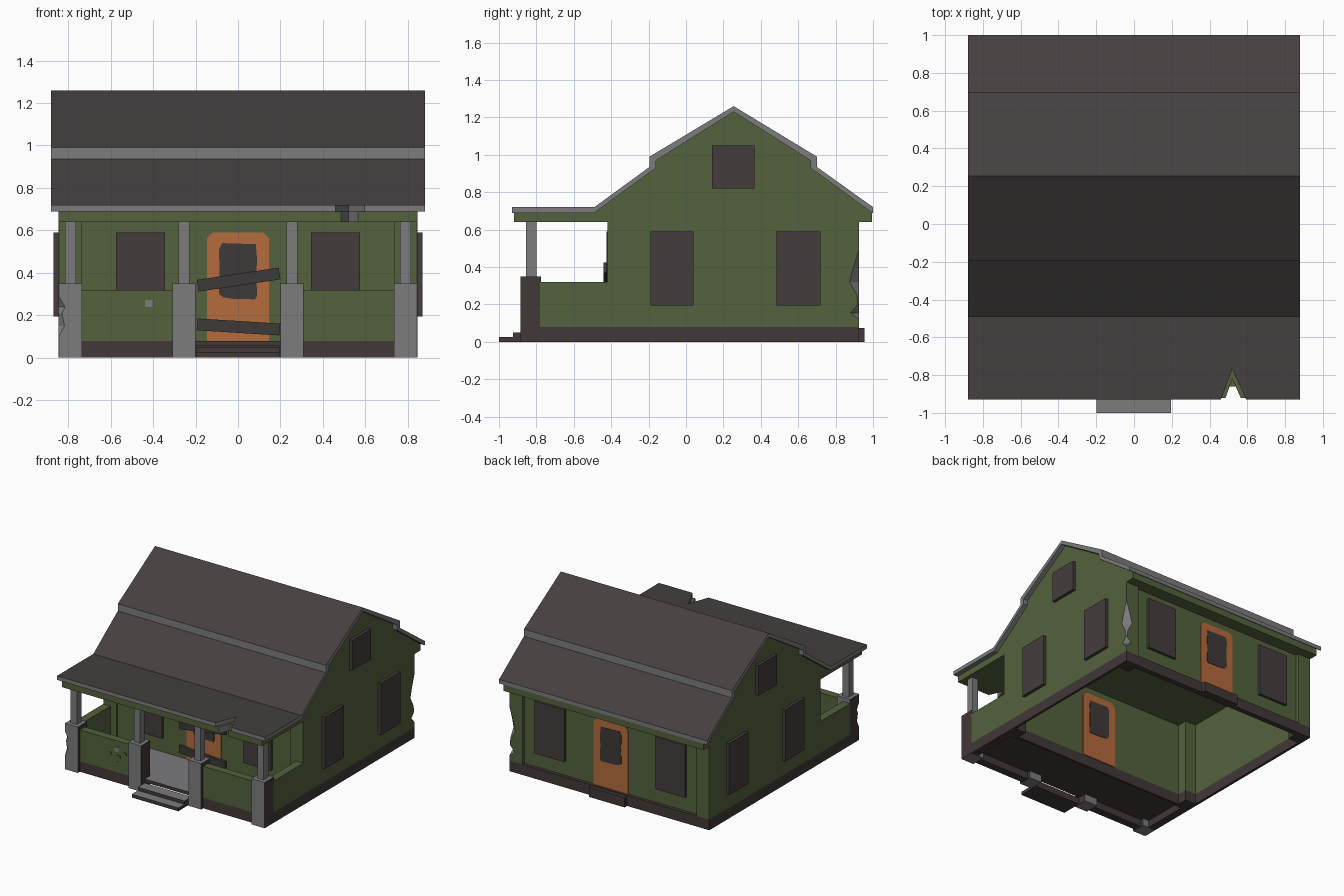
import bpy, bmesh, math
from mathutils import Vector

if "Cube" in bpy.data.objects:
    bpy.data.objects.remove(bpy.data.objects["Cube"])


def mat(name, r, g, b):
    m = bpy.data.materials.new(name)
    m.diffuse_color = (r, g, b, 1)
    m.use_nodes = True
    m.node_tree.nodes["Principled BSDF"].inputs["Base Color"].default_value = m.diffuse_color
    return m


GREEN = mat("wall green", 0.088, 0.122, 0.046)
BROWN = mat("foundation brown", 0.054, 0.040, 0.039)
ROOF = mat("roof dark", 0.060, 0.050, 0.050)
BOARD = mat("window board", 0.060, 0.046, 0.047)
PLANK = mat("plank charcoal", 0.048, 0.041, 0.040)
GREY = mat("trim grey", 0.200, 0.200, 0.207)
ORANGE = mat("door orange", 0.460, 0.150, 0.046)


def make(name, verts, faces, mats, rule=None):
    """Mesh object; rule(normal, centre) gives the material index of a face."""
    bm = bmesh.new()
    vs = [bm.verts.new(v) for v in verts]
    for f in faces:
        bm.faces.new([vs[i] for i in f])
    bmesh.ops.recalc_face_normals(bm, faces=bm.faces)
    bm.normal_update()
    if rule:
        for f in bm.faces:
            f.material_index = int(rule(f.normal, f.calc_center_median()))
    me = bpy.data.meshes.new(name)
    bm.to_mesh(me)
    bm.free()
    for m in mats:
        me.materials.append(m)
    ob = bpy.data.objects.new(name, me)
    bpy.context.collection.objects.link(ob)
    return ob


def prism(name, pts, axis, a, b, mats, rule=None):
    """Extrude a 2D outline along an axis from a to b."""
    put = {'x': lambda p, t: (t, p[0], p[1]),
           'y': lambda p, t: (p[0], t, p[1]),
           'z': lambda p, t: (p[0], p[1], t)}[axis]
    n = len(pts)
    verts = [put(p, t) for t in (a, b) for p in pts]
    faces = [list(range(n)), list(range(n, 2 * n))]
    faces += [[i, (i + 1) % n, n + (i + 1) % n, n + i] for i in range(n)]
    return make(name, verts, faces, mats, rule)


def box(name, x0, x1, y0, y1, z0, z1, mats, rule=None):
    return prism(name, [(x0, y0), (x1, y0), (x1, y1), (x0, y1)], 'z', z0, z1, mats, rule)


def wall(name, x0, x1, y0, y1, top):
    """Green wall standing on a brown foundation strip."""
    box(name + "_foundation", x0, x1, y0, y1, 0, 0.08, [BROWN])
    box(name, x0, x1, y0, y1, 0.08, top, [GREEN])


def chipped_post(name, x, y, w, sx, sy, levels, mats, rule):
    """Square post of width w with outer corner (x, y) chipped by c at each height."""
    verts, faces = [], []
    for z, c in levels:
        c = max(c, 0.001)
        for dx, dy in ((w, w), (0, w), (0, c), (c, 0), (w, 0)):
            verts.append((x - sx * dx, y - sy * dy, z))
    for k in range(len(levels) - 1):
        for i in range(5):
            j = (i + 1) % 5
            faces.append([5 * k + i, 5 * k + j, 5 * k + 5 + j, 5 * k + 5 + i])
    last = 5 * (len(levels) - 1)
    faces += [list(range(5)), list(range(last, last + 5))]
    return make(name, verts, faces, mats, rule)


W = 0.845  # half width of the house
top_dark = lambda n, c: n.z < 0.3      # first colour on top, second elsewhere
side_brown = lambda n, c: abs(n.x) > 0.9

# main roof: folded strip with grey edges
prism("main_roof", [(-0.49, 0.72), (-0.195, 0.935), (-0.195, 0.99), (0.255, 1.26),
                    (0.70, 0.99), (0.70, 0.935), (1.0, 0.72), (1.0, 0.69), (0.995, 0.69),
                    (0.665, 0.93), (0.665, 0.97), (0.255, 1.23), (-0.16, 0.97),
                    (-0.16, 0.93), (-0.49, 0.69)], 'x', -0.88, 0.88, [ROOF, GREY], top_dark)

# porch roof and eave beam, both with the broken notch
prism("porch_roof", [(-0.88, -0.93), (0.46, -0.93), (0.52, -0.77), (0.595, -0.93),
                     (0.88, -0.93), (0.88, -0.49), (-0.88, -0.49)],
      'z', 0.69, 0.72, [ROOF, GREY], top_dark)
prism("porch_beam", [(-W, -0.92), (0.485, -0.92), (0.52, -0.82), (0.565, -0.92),
                     (W, -0.92), (W, -0.49), (-W, -0.49)], 'z', 0.64, 0.69, [GREEN, GREY],
      lambda n, c: 0.49 < c.x < 0.56 and abs(n.x) > 0.5)

# gable block with ceiling
prism("gable", [(-0.49, 0.64), (-0.49, 0.69), (-0.16, 0.93), (-0.16, 0.97), (0.255, 1.23),
                (0.665, 0.97), (0.665, 0.93), (0.995, 0.69), (0.995, 0.64)],
      'x', -W, W, [GREEN])

# house walls, open underneath
for s, side in ((-1, "left"), (1, "right")):
    xs = sorted((s * W, s * 0.825))
    wall(side + "_wall", *xs, -0.32, 0.82, 0.64)
    wall(side + "_porch_wall", *sorted((s * W, s * 0.785)), -0.78, -0.41, 0.32)
wall("front_wall", -0.74, 0.74, -0.405, -0.39, 0.64)
wall("back_wall", -0.74, 0.74, 0.885, 0.90, 0.64)
box("back_foundation", -0.74, 0.74, 0.89, 0.925, 0, 0.08, [BROWN])

# house corner posts, back right one damaged
plain = [(0, 0), (0.08, 0), (0.64, 0)]
broken = [(0, 0), (0.08, 0), (0.12, 0), (0.155, 0.045), (0.20, 0.006), (0.25, 0.012),
          (0.32, 0.05), (0.40, 0.03), (0.49, 0), (0.64, 0)]


def corner_rule(n, c):
    if c.z < 0.08:
        return 1
    return 2 if 0.12 < c.z < 0.49 and abs(n.x) > 0.2 and abs(n.y) > 0.2 else 0


for sx in (-1, 1):
    for sy, y in ((-1, -0.42), (1, 0.925)):
        chipped_post("corner_post", sx * W, y, 0.11, sx, sy,
                     broken if sx > 0 and sy > 0 else plain, [GREEN, BROWN, GREY], corner_rule)

# porch columns and slim posts, front left one damaged
for s in (-1, 1):
    lv = [(0, 0), (0.35, 0)] if s > 0 else [(0, 0), (0.10, 0), (0.15, 0.028), (0.21, 0.016),
                                            (0.24, 0.03), (0.29, 0), (0.35, 0)]
    chipped_post("end_column", s * W, -0.885, 0.11, s, -1, lv, [GREY, BROWN], side_brown)
    box("inner_column", *sorted((s * 0.2, s * 0.308)), -0.885, -0.775, 0, 0.35,
        [GREY, BROWN], side_brown)
    for x in (0.79, 0.255):
        box("slim_post", s * x - 0.026, s * x + 0.026, -0.855, -0.80, 0.35, 0.64, [GREY])
    wall("porch_front_wall", *sorted((s * 0.3, s * 0.74)), -0.86, -0.80, 0.32)

# porch floor and steps
box("porch_floor", -0.82, 0.82, -0.84, -0.40, 0.055, 0.08, [GREY, BROWN], top_dark)
for i, y in enumerate((-1.0, -0.925)):
    box("front_step", -0.198, 0.195, y, -0.84, 0, 0.025 * (i + 1), [GREY, BROWN], top_dark)
box("back_step", -0.15, 0.15, 0.89, 0.955, 0, 0.075, [BROWN])

# bullet marks in the porch wall
for i, (x, z, r) in enumerate(((-0.42, 0.255, 0.017), (-0.352, 0.235, 0.012),
                               (-0.476, 0.215, 0.009), (-0.405, 0.20, 0.012),
                               (-0.415, 0.155, 0.008))):
    box("bullet_mark", x - r, x + r, -0.864, -0.855, z - r, z + r, [GREEN if i else GREY])

# boarded windows
for s in (-1, 1):
    xs = sorted((s * 0.845, s * 0.868))
    for y0, y1, z0, z1 in ((-0.19, 0.04, 0.195, 0.59), (0.485, 0.72, 0.195, 0.59),
                           (0.14, 0.365, 0.82, 1.05)):
        box("side_window", *xs, y0, y1, z0, z1, [BOARD])
    box("front_window", *sorted((s * 0.345, s * 0.575)), -0.425, -0.40, 0.19, 0.59, [BOARD])
    box("back_window", *sorted((s * 0.385, s * 0.635)), 0.90, 0.92, 0.19, 0.59, [BOARD])

# doors with ragged glass
door = [(-0.145, 0.08), (0.145, 0.08), (0.145, 0.565), (0.12, 0.59), (-0.12, 0.59),
        (-0.145, 0.565)]
glass = [(-0.09, 0.30), (-0.07, 0.285), (-0.03, 0.278), (0.08, 0.275), (0.09, 0.29),
         (0.086, 0.40), (0.09, 0.46), (0.084, 0.535), (-0.075, 0.54), (-0.09, 0.51),
         (-0.086, 0.40)]
for name, y0, y1 in (("front", -0.412, -0.383), ("back", 0.878, 0.907)):
    prism(name + "_door", door, 'y', y0, y1, [ORANGE])
    prism(name + "_door_glass", glass, 'y', y0 - 0.004, y1 + 0.004, [PLANK])

# planks nailed over the front door
for z, angle in ((0.368, 8.5), (0.145, -3.5)):
    p = box("door_plank", -0.195, 0.195, -0.01, 0.01, -0.028, 0.028, [PLANK])
    p.location = Vector((0.003, -0.43, z))
    p.rotation_euler = (0, -math.radians(angle), 0)
